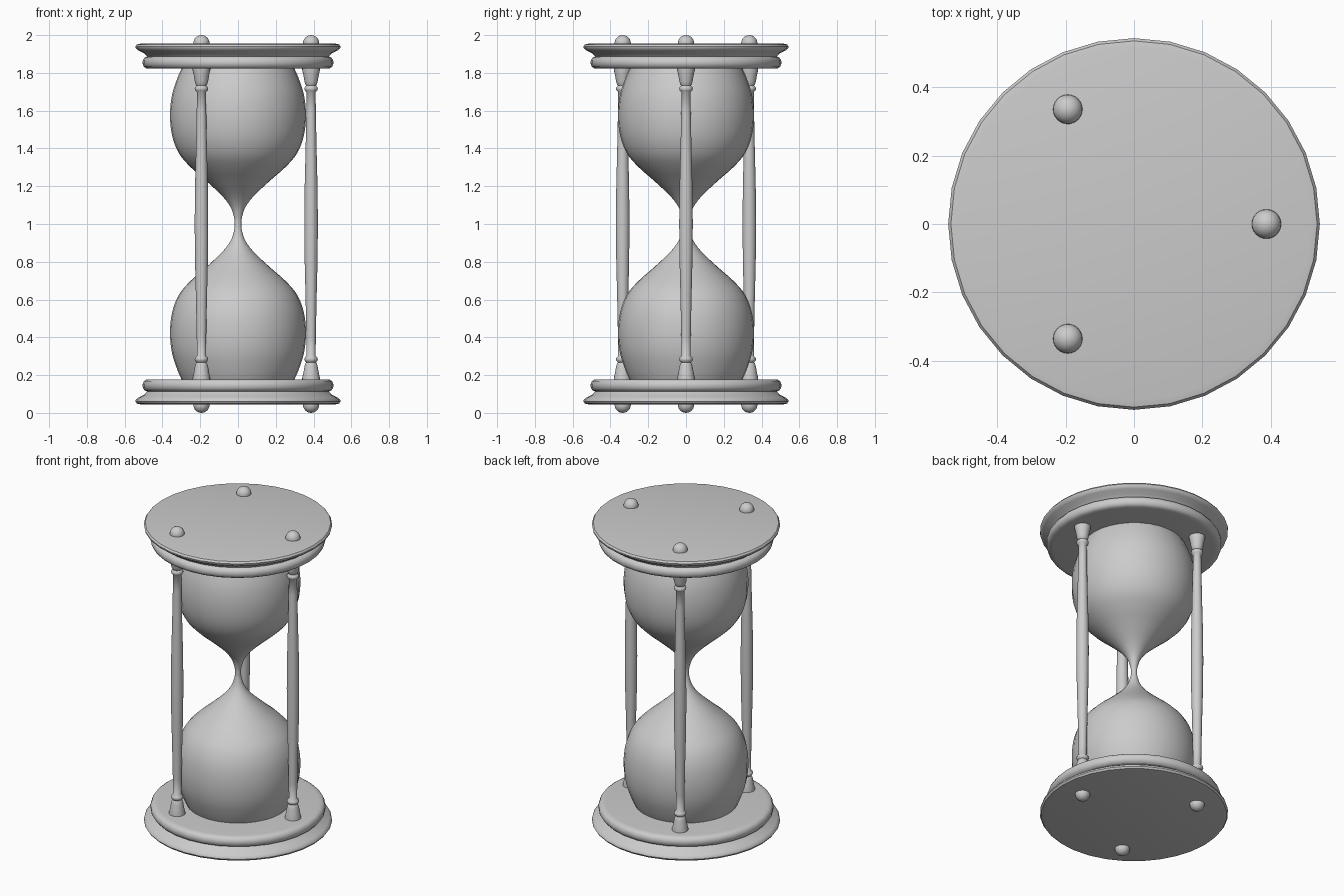
import bpy, bmesh, math
from mathutils import Vector

if "Cube" in bpy.data.objects:
    bpy.data.objects.remove(bpy.data.objects["Cube"])

grey = bpy.data.materials.new("plain grey")
grey.diffuse_color = (0.6, 0.6, 0.6, 1)
grey.use_nodes = True
grey.node_tree.nodes["Principled BSDF"].inputs["Base Color"].default_value = grey.diffuse_color


def smooth_curve(pts, steps=5):
    """Catmull-Rom curve through the profile points."""
    p = [Vector(pts[0])] + [Vector(q) for q in pts] + [Vector(pts[-1])]
    out = []
    for i in range(1, len(p) - 2):
        a, b, c, d = p[i - 1:i + 3]
        for s in range(steps):
            t = s / steps
            out.append(0.5 * (2 * b + (c - a) * t + (2 * a - 5 * b + 4 * c - d) * t * t
                              + (3 * b - a - 3 * c + d) * t ** 3))
    return out + [p[-1]]


def lathe(name, profile, sides, x=0, y=0, angle=40):
    """Turn an (r, z) profile, listed bottom to top, around z; ends are capped."""
    bm = bmesh.new()
    rings = []
    for r, z in profile:
        rings.append([bm.verts.new((r * math.cos(2 * math.pi * k / sides),
                                    r * math.sin(2 * math.pi * k / sides), z))
                      for k in range(sides)])
    for lo, hi in zip(rings, rings[1:]):
        for k in range(sides):
            n = (k + 1) % sides
            bm.faces.new((lo[k], lo[n], hi[n], hi[k]))
    bm.faces.new(rings[0][::-1])
    bm.faces.new(rings[-1])
    me = bpy.data.meshes.new(name)
    bm.to_mesh(me)
    bm.free()
    me.materials.append(grey)
    ob = bpy.data.objects.new(name, me)
    ob.location = (x, y, 0)
    bpy.context.collection.objects.link(ob)
    finish(ob, angle)
    return ob


def finish(ob, angle):
    bpy.ops.object.select_all(action='DESELECT')
    ob.select_set(True)
    bpy.context.view_layer.objects.active = ob
    bpy.ops.object.shade_smooth_by_angle(angle=math.radians(angle))


def flip(profile):
    """Mirror a profile about the mid height z = 1."""
    return [(r, 2 - z) for r, z in reversed(profile)]


# moulded end plates
plate = [(0.515, 0.045), (0.535, 0.049), (0.543, 0.06), (0.541, 0.07), (0.525, 0.083),
         (0.495, 0.098), (0.48, 0.113), (0.494, 0.119), (0.504, 0.133), (0.505, 0.152),
         (0.498, 0.168), (0.485, 0.176), (0.465, 0.178)]
lathe("bottom_plate", plate, 32)
lathe("top_plate", flip(plate), 32)

# glass bulbs joined by the narrow neck
bulb = [(0.285, 0.15), (0.318, 0.22), (0.35, 0.32), (0.36, 0.43), (0.347, 0.54), (0.31, 0.63),
        (0.25, 0.70), (0.165, 0.775), (0.085, 0.85), (0.04, 0.91), (0.021, 0.965)]
lathe("glass", smooth_curve(bulb + [(0.018, 1.0)] + flip(bulb), 4), 32, angle=80)

# turned posts with a ball at each end
half = [(0.047, 0.17), (0.047, 0.185), (0.04, 0.215), (0.035, 0.245), (0.03, 0.262),
        (0.026, 0.268), (0.033, 0.275), (0.036, 0.284), (0.033, 0.293), (0.024, 0.302),
        (0.025, 0.40), (0.029, 0.60), (0.034, 0.80)]
post = half + [(0.036, 1.0)] + flip(half)
for i in range(3):
    a = i * 2 * math.pi / 3
    x, y = 0.387 * math.cos(a), 0.387 * math.sin(a)
    lathe(f"post_{i + 1}", post, 20, x, y, 50)
    for end, z in (("bottom", 0.043), ("top", 1.957)):
        bpy.ops.mesh.primitive_uv_sphere_add(segments=24, ring_count=12, radius=0.043,
                                             location=(x, y, z))
        ball = bpy.context.object
        ball.name = f"{end}_ball_{i + 1}"
        ball.data.materials.append(grey)
        finish(ball, 60)
